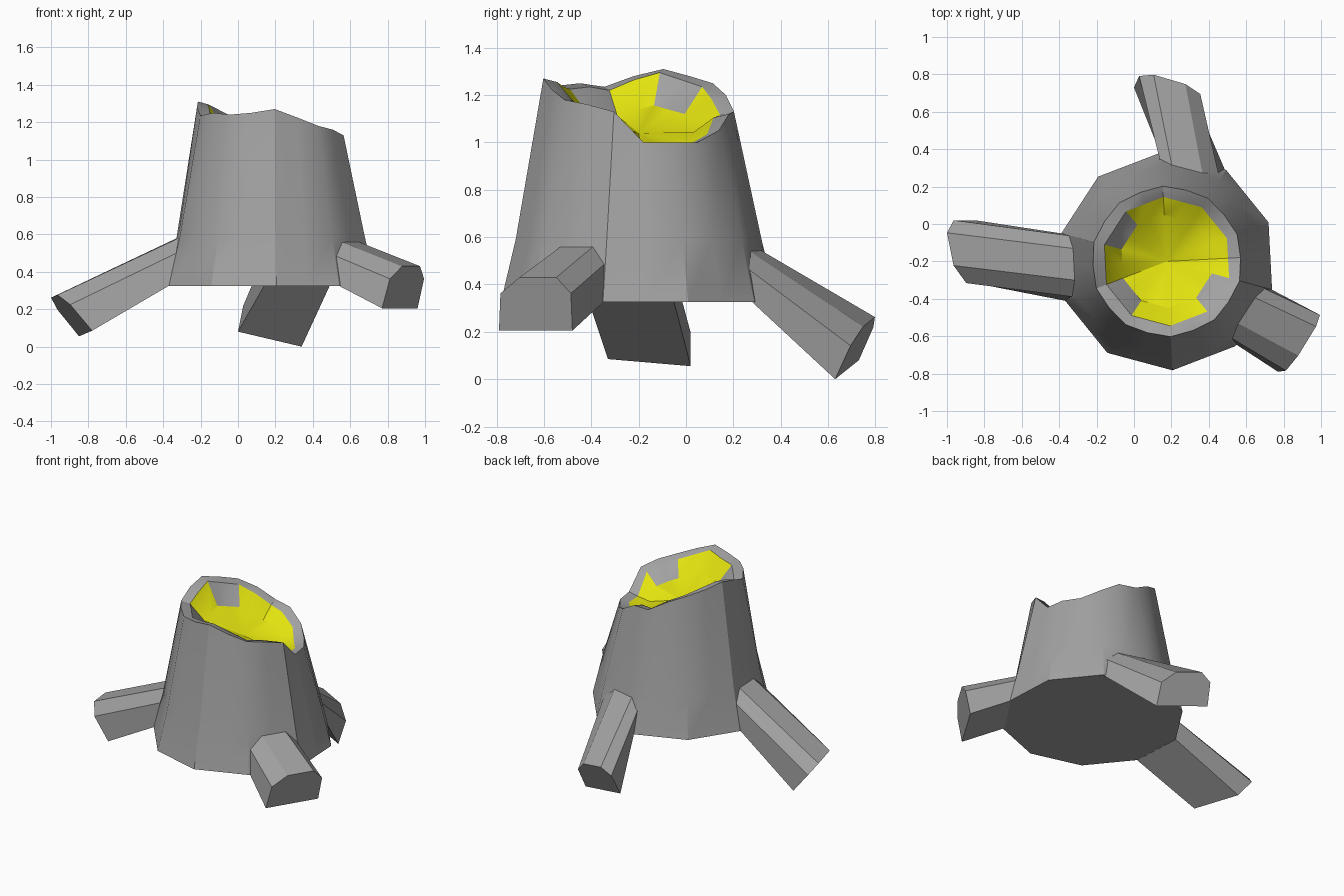
import bpy
import bmesh
import math
from mathutils import Vector

cube = bpy.data.objects.get("Cube")
if cube:
    bpy.data.objects.remove(cube, do_unlink=True)


def make_material(name, rgb):
    mat = bpy.data.materials.new(name)
    mat.use_nodes = True
    color = (*rgb, 1)
    mat.diffuse_color = color
    mat.node_tree.nodes["Principled BSDF"].inputs["Base Color"].default_value = color
    return mat


bark = make_material("grey_bark", (0.36, 0.36, 0.36))
wood = make_material("yellow_wood", (0.78, 0.78, 0.005))


def finish(bm, name, materials, smooth_angle):
    bmesh.ops.recalc_face_normals(bm, faces=bm.faces)
    mesh = bpy.data.meshes.new(name)
    bm.to_mesh(mesh)
    bm.free()
    obj = bpy.data.objects.new(name, mesh)
    bpy.context.collection.objects.link(obj)
    for mat in materials:
        mesh.materials.append(mat)
    bpy.ops.object.select_all(action="DESELECT")
    obj.select_set(True)
    bpy.context.view_layer.objects.active = obj
    bpy.ops.object.shade_smooth_by_angle(angle=math.radians(smooth_angle))
    return obj


def bridge(bm, lower, upper):
    n = len(lower)
    return [bm.faces.new((lower[i], lower[(i + 1) % n], upper[(i + 1) % n], upper[i]))
            for i in range(n)]


# Trunk: ten broad sides, a ragged slanting rim and a hollow top
CENTER = Vector((0.175, -0.2, 0))
BASE_Z = 0.325
RIM = [1.13, 1.0, 1.0, 1.0, 1.05, 1.12, 1.13, 1.2, 1.25, 1.28,
       1.31, 1.28, 1.235, 1.25, 1.24, 1.25, 1.27, 1.225, 1.18, 1.16]
COLUMNS = len(RIM)


def ring(bm, radius, height, odd_scale=math.cos(math.pi / 10)):
    verts = []
    for k in range(COLUMNS):
        a = math.radians(-15) + math.tau * k / COLUMNS
        r = radius * (odd_scale if k % 2 else 1)
        offset = Vector((r * math.cos(a), r * math.sin(a), height(RIM[k])))
        verts.append(bm.verts.new(CENTER + offset))
    return verts


bm = bmesh.new()
base = ring(bm, 0.583, lambda z: BASE_Z)
flare = ring(bm, 0.52, lambda z: 0.59)
rim = ring(bm, 0.403, lambda z: z, 0.98)
lip = ring(bm, 0.345, lambda z: z - 0.015)
wall = ring(bm, 0.25, lambda z: 1.06 + 0.6 * (z - 1.15))
bm.faces.new(base)
bridge(bm, base, flare)
bridge(bm, flare, rim)
bridge(bm, rim, lip)

# Hollow: yellow wood with a few patches of bark on its wall
GREY_PATCHES = {4, 6, 9}
for k, face in enumerate(bridge(bm, lip, wall)):
    face.material_index = 0 if k // 2 in GREY_PATCHES else 1
middle = bm.verts.new(CENTER + Vector((0, 0, 1.04)))
for k in range(COLUMNS):
    face = bm.faces.new((wall[k], wall[(k + 1) % COLUMNS], middle))
    face.material_index = 1
finish(bm, "trunk", [bark, wood], 32)

# Roots: flat-bottomed beams with chamfered tops, lofted from trunk to tip
PROFILE = [(0, 0), (0.02, 0.7), (0.22, 1), (0.72, 1), (0.98, 0.7), (1, 0)]


def root_section(bm, start, end, up):
    start, end, up = Vector(start), Vector(end), Vector(up)
    return [bm.verts.new(start.lerp(end, u) + up * v) for u, v in PROFILE]


def make_root(name, trunk_end, tip_end):
    bm = bmesh.new()
    inner = root_section(bm, *trunk_end)
    tip = root_section(bm, *tip_end)
    bridge(bm, inner, tip)
    bm.faces.new(inner)
    bm.faces.new(tip)
    # push the hidden end a little into the trunk
    for v in inner:
        to_axis = Vector((CENTER.x - v.co.x, CENTER.y - v.co.y, 0))
        if v.co.z > BASE_Z + 0.01:
            v.co += to_axis.normalized() * 0.03
    finish(bm, name, [bark], 20)


make_root("right_root",
          ((-0.39, -0.05, BASE_Z), (-0.37, -0.41, BASE_Z), (0.05, 0, 0.265)),
          ((-0.85, 0.02, 0.055), (-0.78, -0.33, 0.085), (-0.165, 0.01, 0.2)))
make_root("back_root",
          ((0.14, 0.38, BASE_Z), (0.49, 0.28, BASE_Z), (-0.01, -0.03, 0.23)),
          ((0, 0.73, 0.08), (0.34, 0.63, 0), (0.03, 0.09, 0.2)))
make_root("left_root",
          ((0.735, -0.35, BASE_Z), (0.54, -0.64, BASE_Z), (-0.02, 0.01, 0.235)),
          ((0.96, -0.48, 0.205), (0.77, -0.79, 0.205), (0.055, 0, 0.225)))
